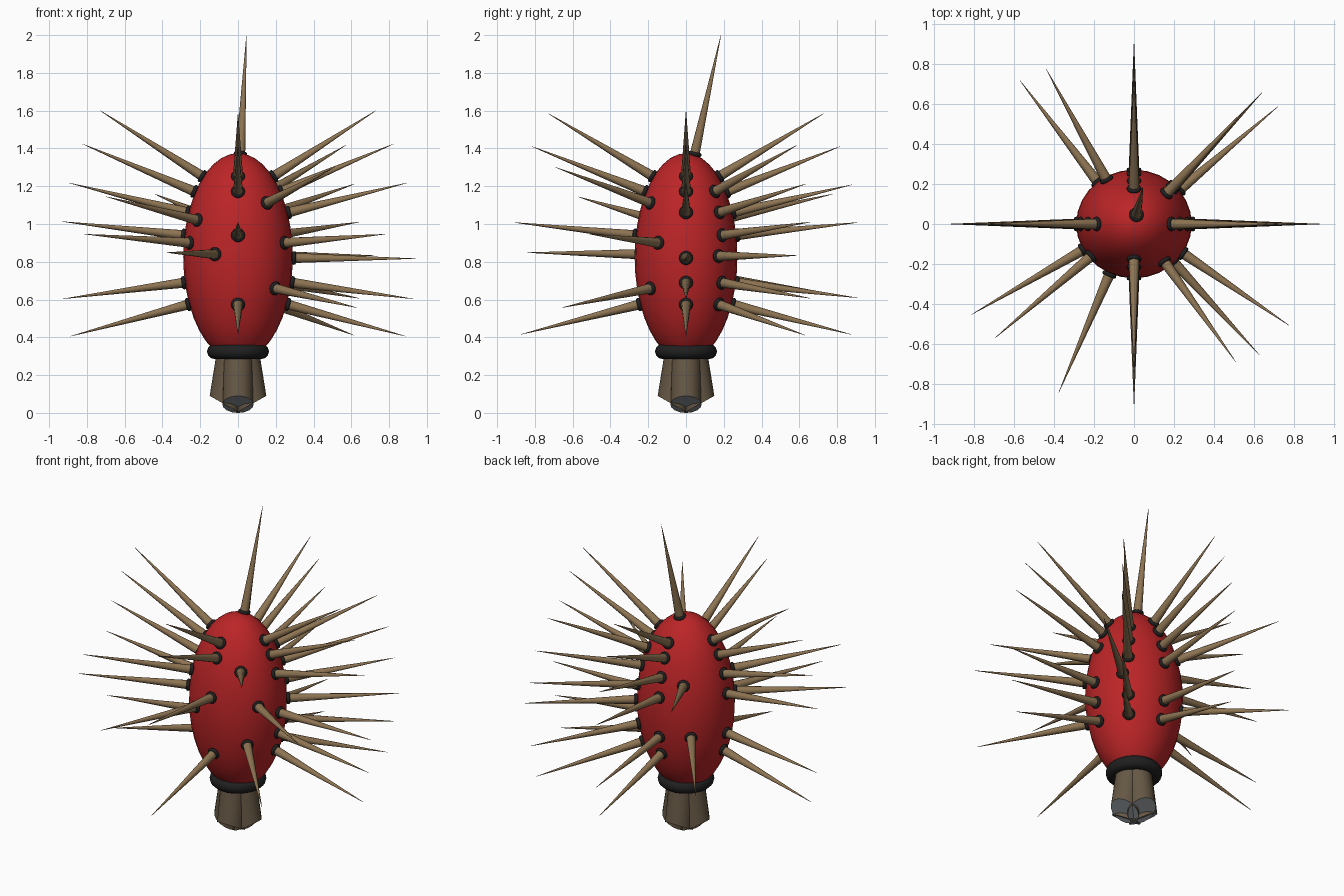
import bpy, bmesh, math
from mathutils import Vector, Matrix

if "Cube" in bpy.data.objects:
    bpy.data.objects.remove(bpy.data.objects["Cube"])

A, B, C, ZC = 0.29, 0.272, 0.55, 0.825   # body half-sizes and centre height


def material(name, rgb):
    m = bpy.data.materials.new(name)
    m.diffuse_color = (*rgb, 1)
    m.use_nodes = True
    m.node_tree.nodes["Principled BSDF"].inputs["Base Color"].default_value = m.diffuse_color
    return m


RED = material("red", (0.50, 0.018, 0.02))
BLACK = material("black", (0.014, 0.014, 0.015))
TAN = material("tan brown", (0.27, 0.175, 0.085))
BROWN = material("dark brown", (0.13, 0.095, 0.058))
GREY = material("grey", (0.26, 0.28, 0.30))


def finish(bm, name, mats, angle=50):
    bmesh.ops.recalc_face_normals(bm, faces=bm.faces)
    me = bpy.data.meshes.new(name)
    bm.to_mesh(me)
    bm.free()
    ob = bpy.data.objects.new(name, me)
    bpy.context.collection.objects.link(ob)
    for m in mats:
        me.materials.append(m)
    bpy.ops.object.select_all(action='DESELECT')
    ob.select_set(True)
    bpy.context.view_layer.objects.active = ob
    bpy.ops.object.shade_smooth_by_angle(angle=math.radians(angle))
    return ob


def torus(bm, major, minor, n, k, mat):
    """Ring around the local z axis."""
    rows = []
    for i in range(n):
        a = 2 * math.pi * i / n
        row = []
        for j in range(k):
            t = 2 * math.pi * j / k
            r = major + minor * math.cos(t)
            p = Vector((r * math.cos(a), r * math.sin(a), minor * math.sin(t)))
            row.append(bm.verts.new(mat @ p))
        rows.append(row)
    for i in range(n):
        for j in range(k):
            p, q = rows[i], rows[(i + 1) % n]
            bm.faces.new((p[j], q[j], q[(j + 1) % k], p[(j + 1) % k]))


# Egg-shaped body
bm = bmesh.new()
bmesh.ops.create_uvsphere(bm, u_segments=28, v_segments=20, radius=1)
for v in bm.verts:
    v.co = Vector((v.co.x * A, v.co.y * B, v.co.z * C + ZC))
finish(bm, "body", [RED], 80)

# Collar under the body
bm = bmesh.new()
torus(bm, 0.124, 0.04, 32, 12, Matrix.Translation((0, 0, 0.325)))
finish(bm, "neck_ring", [BLACK], 80)

# Stem: four splayed tubes with slanted grey ends
bm = bmesh.new()
N = 16
for q in range(4):
    rot = Matrix.Rotation(q * math.pi / 2, 3, 'Z')
    top, low = [], []
    for i in range(N):
        a = 2 * math.pi * i / N
        c, s = math.cos(a), math.sin(a)
        top.append(bm.verts.new(rot @ Vector((0.033 + 0.08 * c, 0.08 * s, 0.32))))
        low.append(bm.verts.new(rot @ Vector((0.070 + 0.08 * c, 0.083 * s, 0.045 + 0.045 * c))))
    for i in range(N):
        j = (i + 1) % N
        bm.faces.new((low[i], low[j], top[j], top[i]))
    bm.faces.new(top)
    bm.faces.new(low).material_index = 1
finish(bm, "stem", [BROWN, GREY])

# Spikes: (azimuth in degrees, base heights)
layout = [
    (0, (1.25, 1.17, 1.06, 0.82, 0.69, 0.575)),
    (90, (1.25, 1.17, 1.06, 0.94, 0.69, 0.575)),
    (180, (1.25, 1.17, 1.06, 0.94, 0.69, 0.575)),
    (270, (1.25, 1.17, 0.94, 0.575)),
    (45, (1.17, 1.06, 0.94, 0.69, 0.575)),
    (38.5, (0.83,)), (129.2, (0.71,)), (120.2, (1.03,)),
    (-32.5, (0.90,)), (-45.5, (0.66,)), (-52.8, (1.11,)),
    (-141.4, (1.02,)), (-151.5, (0.90,)), (-114.6, (0.84,)),
]
roots = []
for az, heights in layout:
    t = math.radians(az)
    for z in heights:
        s = (z - ZC) / C
        k = math.sqrt(1 - s * s)
        p = Vector((A * math.cos(t) * k, B * math.sin(t) * k, z))
        n = Vector((p.x / A**2, p.y / B**2, (z - ZC) / C**2)).normalized()
        roots.append((p, p + n * 0.65))
roots.append((Vector((0.012, 0.045, 1.365)), Vector((0.045, 0.185, 2.0))))  # crown spike

spikes, collars = bmesh.new(), bmesh.new()
for p, tip in roots:
    d = tip - p
    frame = Matrix.Translation(p) @ d.to_track_quat('Z', 'Y').to_matrix().to_4x4()
    L = d.length
    bmesh.ops.create_cone(spikes, cap_ends=True, segments=12, radius1=0.028, radius2=0.0008,
                          depth=L + 0.03, matrix=frame @ Matrix.Translation((0, 0, (L - 0.03) / 2)))
    torus(collars, 0.026, 0.011, 14, 8, frame @ Matrix.Translation((0, 0, 0.006)))
finish(spikes, "spikes", [TAN])
finish(collars, "spike_collars", [BLACK], 80)
